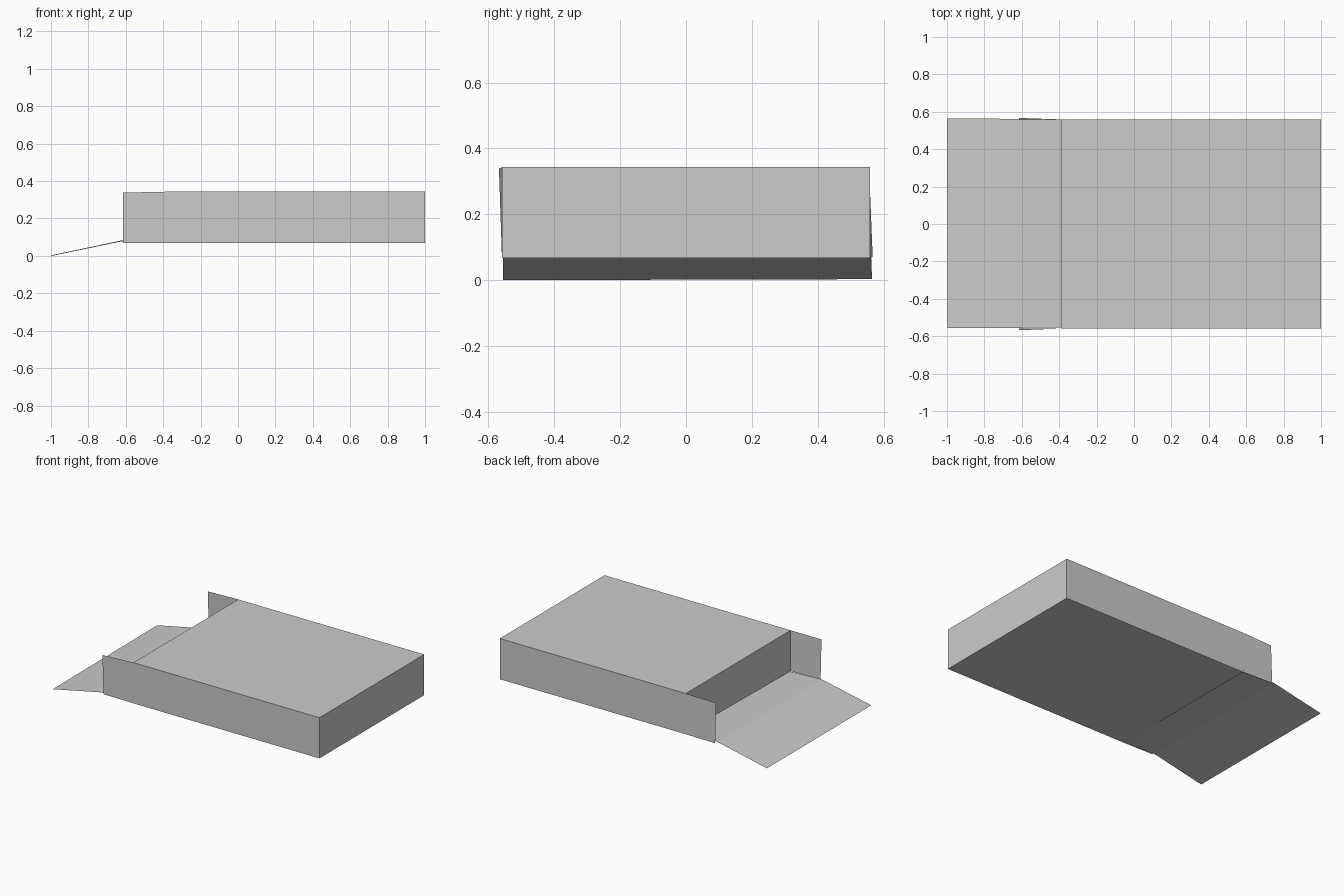
import bpy

cube = bpy.data.objects.get("Cube")
if cube:
    bpy.data.objects.remove(cube, do_unlink=True)

# One plain grey card colour
GREY = (0.6, 0.6, 0.6, 1.0)
card = bpy.data.materials.new("grey_card")
card.use_nodes = True
card.diffuse_color = GREY
card.node_tree.nodes["Principled BSDF"].inputs["Base Color"].default_value = GREY

# Main box dimensions
END, MOUTH = 1.0, -0.39
HALF_Y, LOW, HIGH = 0.559, 0.068, 0.343


def sheet(name, rows):
    """Thin card made of consecutive point pairs joined by quads."""
    verts = [p for row in rows for p in row]
    faces = [(2 * i, 2 * i + 1, 2 * i + 3, 2 * i + 2) for i in range(len(rows) - 1)]
    mesh = bpy.data.meshes.new(name)
    mesh.from_pydata(verts, [], faces)
    mesh.materials.append(card)
    obj = bpy.data.objects.new(name, mesh)
    bpy.context.collection.objects.link(obj)
    return obj


# Closed box body
bpy.ops.mesh.primitive_cube_add(size=1, location=((END + MOUTH) / 2, 0, (LOW + HIGH) / 2))
body = bpy.context.object
body.name = "box_body"
body.scale = (END - MOUTH, 2 * HALF_Y, HIGH - LOW)
body.data.materials.append(card)

# Side flaps: the front one leans outward, the back one splays at its foot
FLAP_TIP = -0.615
for name, side, foot, head in (("front_side_flap", -1, 0.558, 0.568),
                               ("back_side_flap", 1, 0.567, 0.556)):
    sheet(name, [
        ((MOUTH, side * HALF_Y, LOW), (MOUTH, side * HALF_Y, HIGH)),
        ((FLAP_TIP, side * foot, LOW + 0.002), (FLAP_TIP, side * head, HIGH - 0.005)),
    ])

# Bottom closing flap: level panel, then a tongue folded down to the ground
sheet("bottom_flap", [
    ((MOUTH, HALF_Y, 0.083), (MOUTH, -0.553, LOW)),
    ((-0.63, 0.562, 0.081), (-0.63, -0.555, 0.076)),
    ((-1.0, 0.565, 0.003), (-0.996, -0.555, 0.0)),
])
